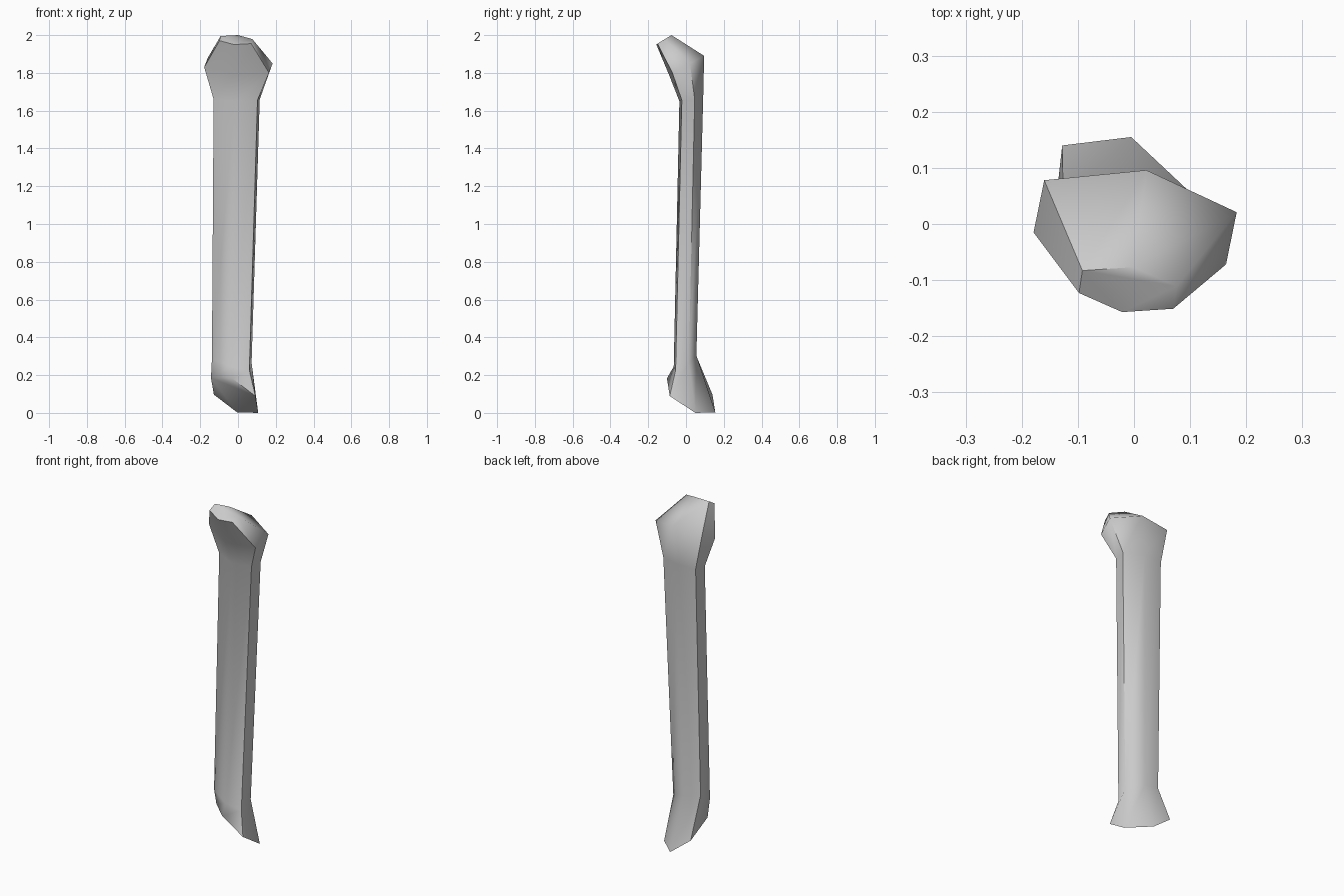
import bpy, bmesh, math
from mathutils import Vector

if "Cube" in bpy.data.objects:
    bpy.data.objects.remove(bpy.data.objects["Cube"])

# Each six-sided section: centre, then three spokes (mirrored through the centre)
SECTIONS = [
    # slanted foot
    ((-0.018, 0.027, 0.093), (-0.125, -0.023, 0.093), (-0.013, -0.128, 0.09), (0.11, -0.113, -0.004)),
    # shaft bottom
    ((-0.033, -0.005, 0.275), (-0.105, -0.02, 0.01), (-0.005, -0.06, -0.03), (0.093, -0.05, -0.05)),
    # shaft top
    ((-0.007, 0.028, 1.66), (-0.122, -0.018, 0.0), (-0.01, -0.063, -0.01), (0.11, -0.05, -0.005)),
    # knuckle
    ((0.002, 0.003, 1.84), (-0.181, -0.018, -0.01), (-0.02, -0.093, -0.05), (0.162, -0.075, -0.04)),
    # small tip
    ((-0.011, -0.117, 1.975), (-0.087, -0.006, -0.004), (-0.01, -0.04, -0.025), (0.081, -0.034, -0.02)),
]


def loft(name, sections):
    bm = bmesh.new()
    rings = []
    for centre, *spokes in sections:
        c = Vector(centre)
        rings.append([bm.verts.new(c + sign * Vector(s)) for sign in (1, -1) for s in spokes])
    for low, high in zip(rings, rings[1:]):
        for i in range(6):
            j = (i + 1) % 6
            bm.faces.new((low[i], low[j], high[j], high[i]))
    # end caps
    bm.faces.new(rings[0][::-1])
    bm.faces.new(rings[-1])
    bmesh.ops.recalc_face_normals(bm, faces=bm.faces)
    mesh = bpy.data.meshes.new(name)
    bm.to_mesh(mesh)
    bm.free()
    obj = bpy.data.objects.new(name, mesh)
    bpy.context.collection.objects.link(obj)
    return obj


# Bone-like shaft with flared ends
shaft = loft("flared_shaft", SECTIONS)
bpy.context.view_layer.objects.active = shaft
shaft.select_set(True)
bpy.ops.object.shade_smooth_by_angle(angle=math.radians(65))
